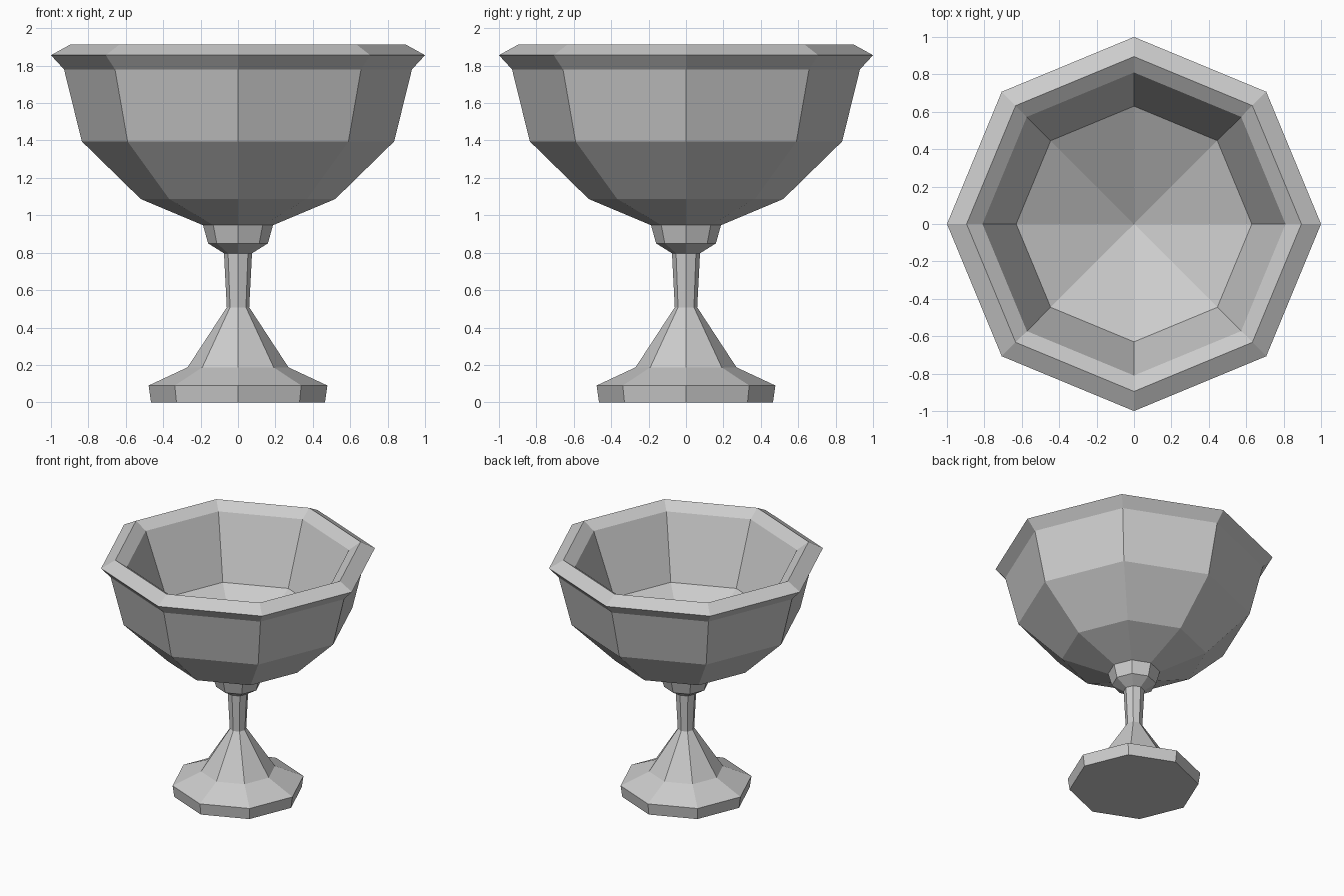
import bpy, bmesh, math

if "Cube" in bpy.data.objects:
    bpy.data.objects.remove(bpy.data.objects["Cube"])

SIDES = 8

# (radius, height) profile, from the underside up the outside and down the inside
foot = [(0.465, 0.0), (0.478, 0.09), (0.27, 0.187)]
stem = [(0.06, 0.508), (0.075, 0.797)]
knop = [(0.16, 0.85), (0.187, 0.947)]
bowl_outside = [(0.52, 1.087), (0.835, 1.395), (0.93, 1.78)]
rim = [(1.0, 1.856), (0.895, 1.914), (0.81, 1.856)]
bowl_inside = [(0.63, 1.376)]
floor_centre_z = 1.03


def lathe(name, profile, centre_z):
    """Turn a profile into a faceted solid: flat underside, pointed inner floor."""
    bm = bmesh.new()
    rings = []
    for r, z in profile:
        rings.append([bm.verts.new((r * math.cos(a), r * math.sin(a), z))
                      for a in (2 * math.pi * i / SIDES for i in range(SIDES))])
    for low, high in zip(rings, rings[1:]):
        for i in range(SIDES):
            j = (i + 1) % SIDES
            bm.faces.new((low[i], low[j], high[j], high[i]))
    # underside of the foot
    bm.faces.new(rings[0][::-1])
    # shallow cone inside the bowl
    centre = bm.verts.new((0, 0, centre_z))
    for i in range(SIDES):
        bm.faces.new((rings[-1][i], rings[-1][(i + 1) % SIDES], centre))
    bmesh.ops.recalc_face_normals(bm, faces=bm.faces[:])
    mesh = bpy.data.meshes.new(name)
    bm.to_mesh(mesh)
    bm.free()
    obj = bpy.data.objects.new(name, mesh)
    bpy.context.collection.objects.link(obj)
    return obj


lathe("goblet", foot + stem + knop + bowl_outside + rim + bowl_inside, floor_centre_z)
